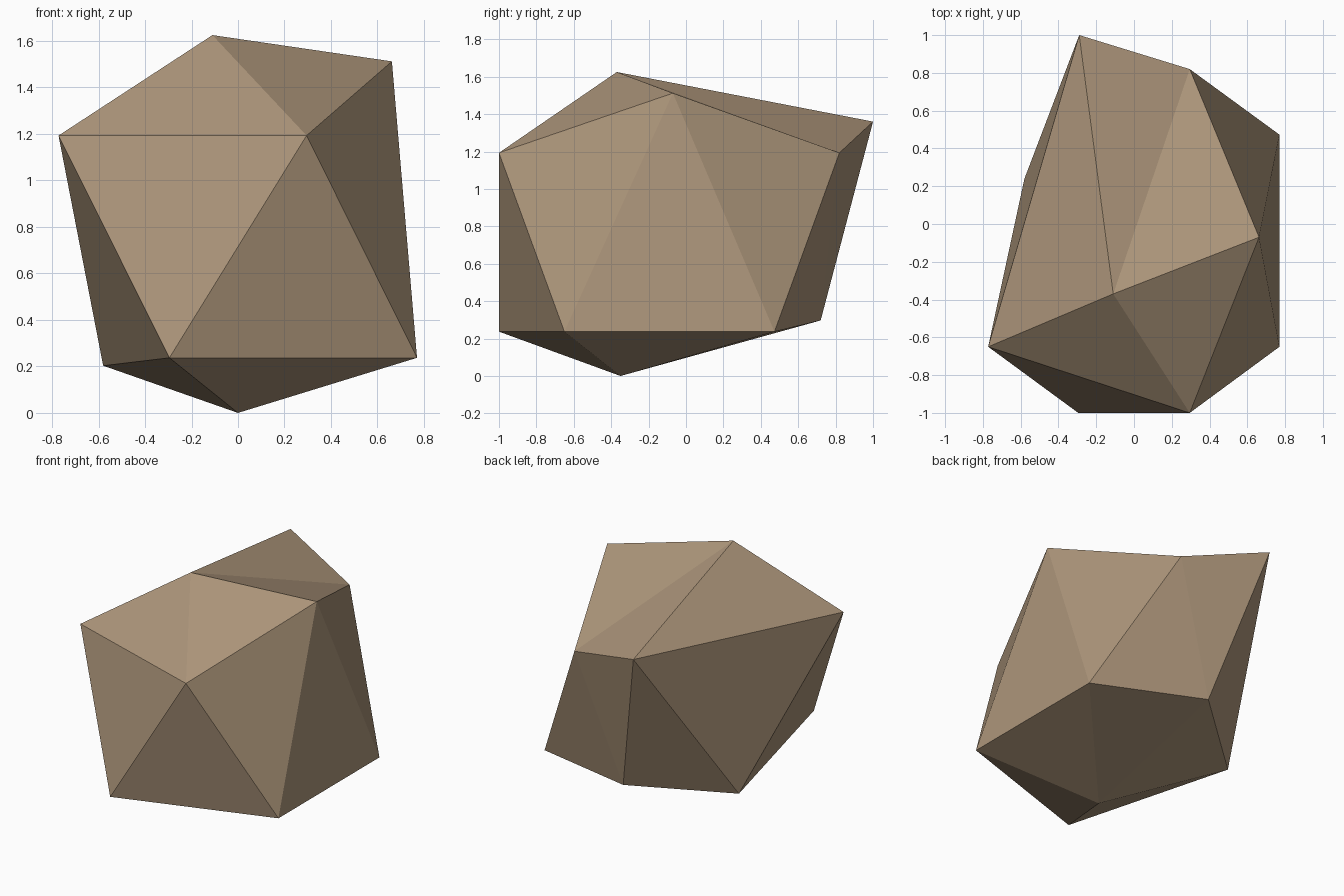
import bpy, bmesh

if "Cube" in bpy.data.objects:
    bpy.data.objects.remove(bpy.data.objects["Cube"])

# Rock: an icosahedron-style boulder with uneven rings
TOP = (-0.11, -0.37, 1.625)
BOTTOM = (0.0, -0.35, 0.0)
UPPER = [(0.295, -1.0, 1.193), (0.662, -0.07, 1.512), (0.295, 0.82, 1.193),
         (-0.29, 1.0, 1.36), (-0.772, -0.65, 1.193)]
LOWER = [(0.77, -0.65, 0.237), (0.77, 0.473, 0.237), (-0.015, 0.72, 0.297),
         (-0.58, 0.24, 0.203), (-0.295, -1.0, 0.237)]

bm = bmesh.new()
top, bottom = bm.verts.new(TOP), bm.verts.new(BOTTOM)
upper = [bm.verts.new(p) for p in UPPER]
lower = [bm.verts.new(p) for p in LOWER]

# Top cap, zigzag side band and bottom cap
for i in range(5):
    j = (i + 1) % 5
    bm.faces.new((top, upper[i], upper[j]))
    bm.faces.new((upper[i], lower[i], upper[j]))
    bm.faces.new((lower[i], lower[j], upper[j]))
    bm.faces.new((bottom, lower[j], lower[i]))
bmesh.ops.recalc_face_normals(bm, faces=bm.faces)

mesh = bpy.data.meshes.new("rock")
bm.to_mesh(mesh)
bm.free()

# Single flat brown stone colour
stone = bpy.data.materials.new("brown stone")
stone.diffuse_color = (0.413, 0.301, 0.195, 1)
stone.use_nodes = True
stone.node_tree.nodes["Principled BSDF"].inputs["Base Color"].default_value = stone.diffuse_color
mesh.materials.append(stone)
rock = bpy.data.objects.new("rock", mesh)
bpy.context.collection.objects.link(rock)
